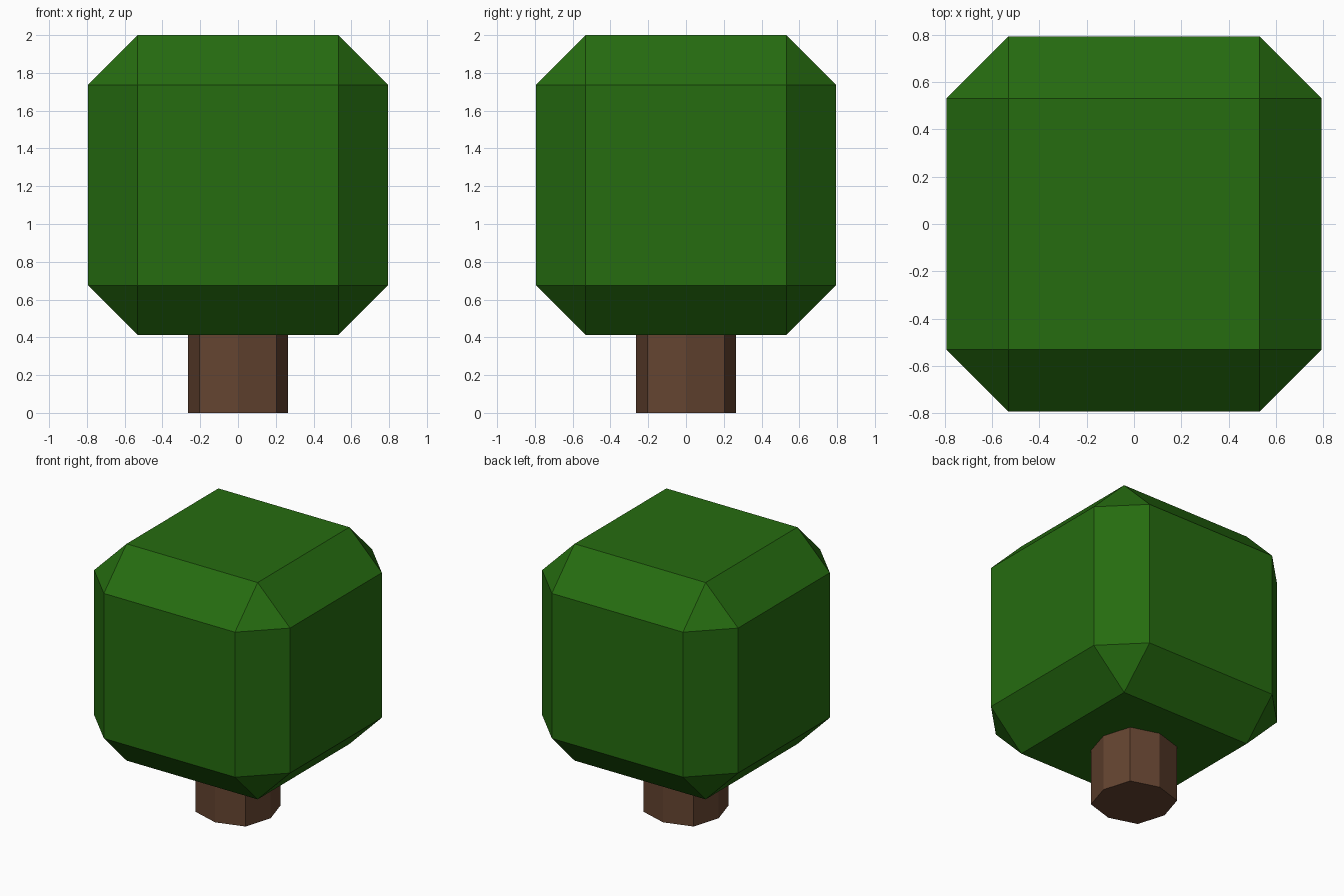
import bpy, bmesh, math

if "Cube" in bpy.data.objects:
    bpy.data.objects.remove(bpy.data.objects["Cube"])


def material(name, rgb):
    m = bpy.data.materials.new(name)
    m.diffuse_color = (*rgb, 1)
    m.use_nodes = True
    m.node_tree.nodes["Principled BSDF"].inputs["Base Color"].default_value = m.diffuse_color
    return m


def add_object(name, bm, mat):
    bmesh.ops.recalc_face_normals(bm, faces=bm.faces[:])
    mesh = bpy.data.meshes.new(name)
    bm.to_mesh(mesh)
    bm.free()
    mesh.materials.append(mat)
    obj = bpy.data.objects.new(name, mesh)
    bpy.context.collection.objects.link(obj)
    return obj


leaf_green = material("leaf green", (0.019, 0.150, 0.005))
bark_brown = material("bark brown", (0.128, 0.057, 0.030))

# Foliage: a cube with all edges chamfered
HALF, CHAMFER, TOP = 0.794, 0.263, 2.0
bm = bmesh.new()
bmesh.ops.create_cube(bm, size=2 * HALF)
bmesh.ops.bevel(bm, geom=bm.edges[:], offset=CHAMFER, offset_type='OFFSET',
                segments=1, profile=0.5, affect='EDGES')
bmesh.ops.translate(bm, verts=bm.verts[:], vec=(0, 0, TOP - HALF))
add_object("foliage", bm, leaf_green)

# Trunk: squarish eight-sided prism, diagonal corners pushed outwards
bm = bmesh.new()
ring = []
for i in range(8):
    r = 0.287 if i % 2 else 0.265
    a = i * math.pi / 4
    ring.append(bm.verts.new((r * math.cos(a), r * math.sin(a), 0)))
base = bm.faces.new(ring)
top = bmesh.ops.extrude_face_region(bm, geom=[base], use_keep_orig=True)
bmesh.ops.translate(bm, vec=(0, 0, 0.42),
                    verts=[v for v in top["geom"] if isinstance(v, bmesh.types.BMVert)])
add_object("trunk", bm, bark_brown)
